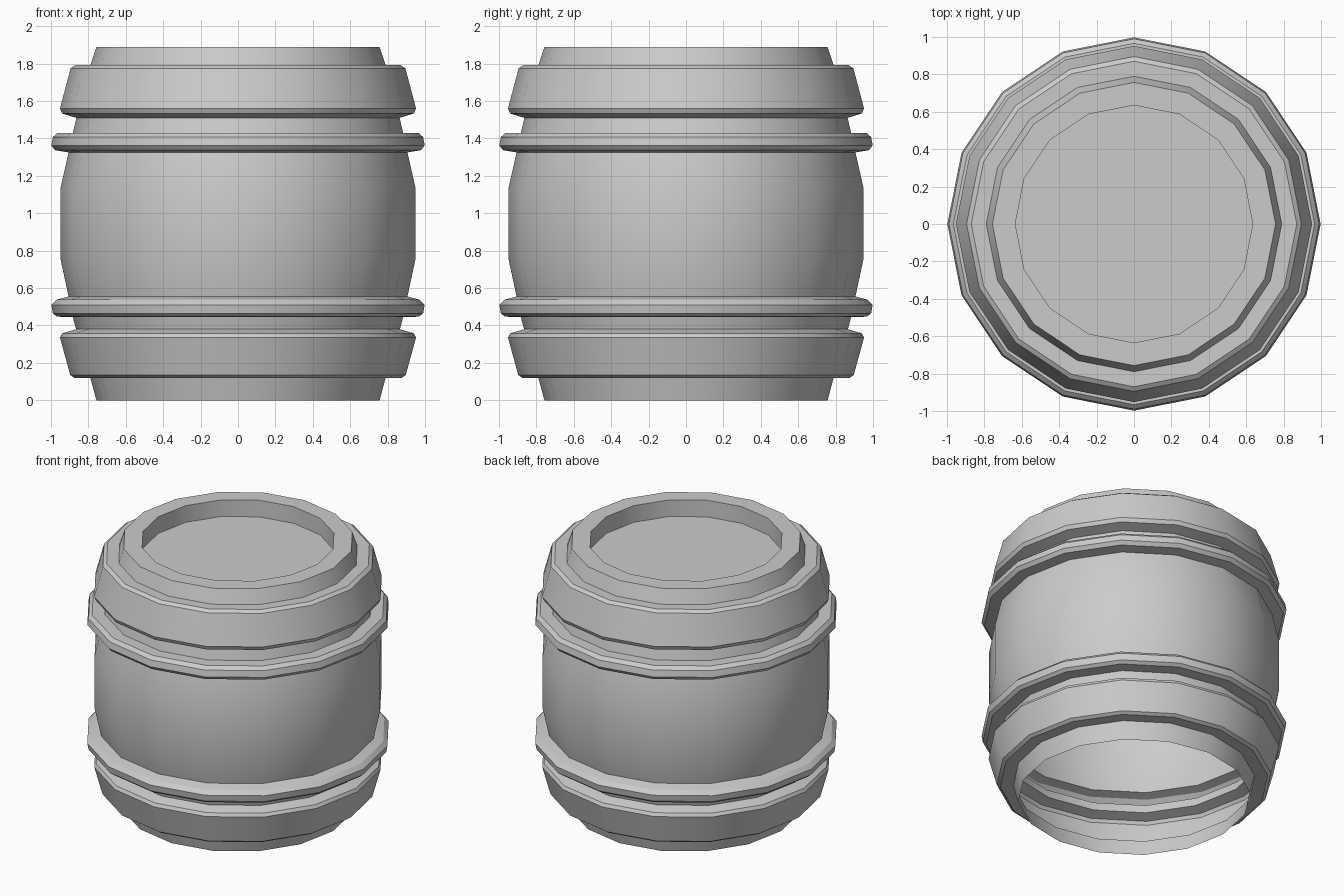
import bpy, bmesh
from math import cos, sin, pi, radians

if "Cube" in bpy.data.objects:
    bpy.data.objects.remove(bpy.data.objects["Cube"])

SIDES = 16


def lathe(name, profile, cap_end=False):
    """Revolve (radius, z) points, listed bottom to top, around the z axis."""
    bm = bmesh.new()
    rings = [[bm.verts.new((r * cos(2 * pi * i / SIDES), r * sin(2 * pi * i / SIDES), z))
              for i in range(SIDES)] for r, z in profile]
    for low, high in zip(rings, rings[1:]):
        for i in range(SIDES):
            j = (i + 1) % SIDES
            bm.faces.new((low[i], low[j], high[j], high[i]))
    if cap_end:
        bm.faces.new(rings[-1])
    mesh = bpy.data.meshes.new(name)
    bm.to_mesh(mesh)
    bm.free()
    obj = bpy.data.objects.new(name, mesh)
    bpy.context.collection.objects.link(obj)
    bpy.ops.object.select_all(action='DESELECT')
    obj.select_set(True)
    bpy.context.view_layer.objects.active = obj
    bpy.ops.object.shade_smooth_by_angle(angle=radians(29))
    return obj


# Thin open-bottomed shell: each section continues from the one below
lathe("bottom_edge", [(0.757, 0), (0.79, 0.122)])
lathe("bottom_wide_hoop", [(0.79, 0.122), (0.875, 0.12), (0.897, 0.135), (0.952, 0.335),
                           (0.94, 0.358), (0.866, 0.38)])
lathe("lower_groove", [(0.866, 0.38), (0.883, 0.445)])
lathe("lower_thin_hoop", [(0.883, 0.445), (0.968, 0.447), (0.99, 0.465), (0.998, 0.51),
                          (0.97, 0.538), (0.906, 0.555)])
lathe("barrel_belly", [(0.906, 0.555), (0.95, 0.76), (0.95, 1.13), (0.906, 1.325)])
lathe("upper_thin_hoop", [(0.906, 1.325), (0.978, 1.337), (0.998, 1.362), (0.99, 1.407),
                          (0.966, 1.43), (0.883, 1.43)])
lathe("upper_groove", [(0.883, 1.43), (0.864, 1.51)])
lathe("top_wide_hoop", [(0.864, 1.51), (0.94, 1.533), (0.952, 1.56), (0.895, 1.775),
                        (0.87, 1.792), (0.79, 1.79)])
# Raised rim with the lid sunk inside it
lathe("top_rim_and_lid", [(0.79, 1.79), (0.757, 1.89), (0.635, 1.89), (0.635, 1.77)], cap_end=True)
